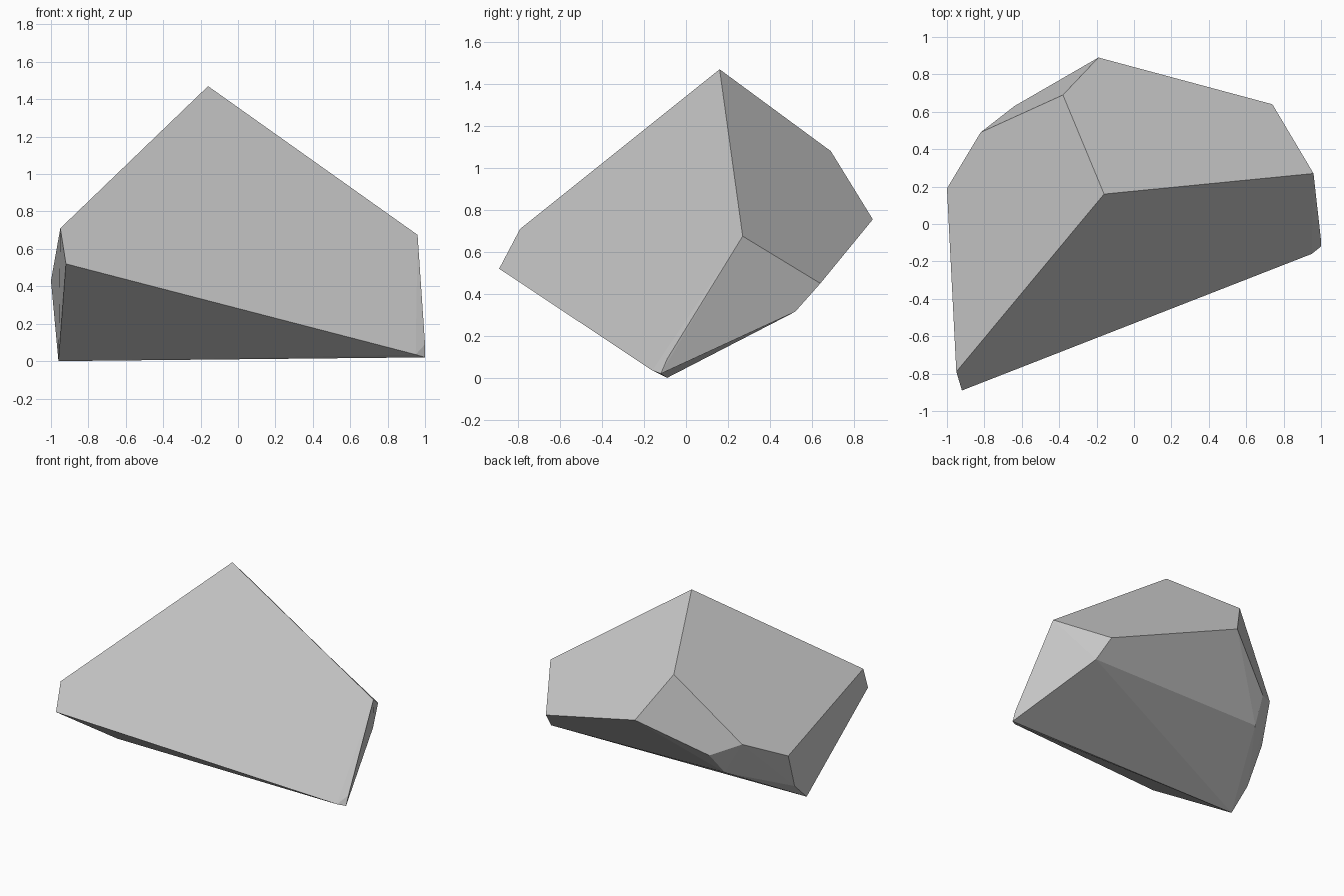
import bpy
import bmesh
import math
from mathutils import Vector

default_cube = bpy.data.objects.get("Cube")
if default_cube:
    bpy.data.objects.remove(default_cube, do_unlink=True)


def make_material(name, colour):
    material = bpy.data.materials.new(name)
    material.use_nodes = True
    material.diffuse_color = colour
    shader = material.node_tree.nodes["Principled BSDF"]
    shader.inputs["Base Color"].default_value = colour
    shader.inputs["Roughness"].default_value = 0.9
    return material


def make_hull(name, corners, material):
    """Wrap a convex solid around the corners and merge nearly flat facets."""
    bm = bmesh.new()
    for corner in corners:
        bm.verts.new(Vector(corner))
    hull = bmesh.ops.convex_hull(bm, input=bm.verts)
    unused = {g for g in hull["geom_interior"] if isinstance(g, bmesh.types.BMVert)}
    bmesh.ops.delete(bm, geom=list(unused), context="VERTS")
    bmesh.ops.dissolve_limit(
        bm, angle_limit=math.radians(2), verts=bm.verts, edges=bm.edges
    )
    bmesh.ops.recalc_face_normals(bm, faces=bm.faces)
    mesh = bpy.data.meshes.new(name)
    bm.to_mesh(mesh)
    bm.free()
    mesh.materials.append(material)
    rock = bpy.data.objects.new(name, mesh)
    bpy.context.collection.objects.link(rock)
    return rock


# Ridge from the peak down the back
ridge = [(-.16, .16, 1.47), (-.38, .69, 1.08), (-.19, .89, .755)]

# Corners of the right-hand (-x) end
right_end = [
    (-.95, -.79, .71), (-.92, -.89, .52), (-.96, -.09, 0),
    (-1, .19, .43), (-.97, .07, .145),
    (-.82, .49, .584), (-.64, .63, .505), (-.68, .5, .335),
]

# Corners of the left-hand (+x) end
left_end = [
    (.96, .27, .675), (.74, .64, .45), (.78, .52, .315),
    (1, -.09, .09), (1, -.12, .02), (.95, -.16, .035),
]

stone_grey = make_material("stone grey", (.6, .6, .6, 1))
make_hull("rock", ridge + right_end + left_end, stone_grey)
